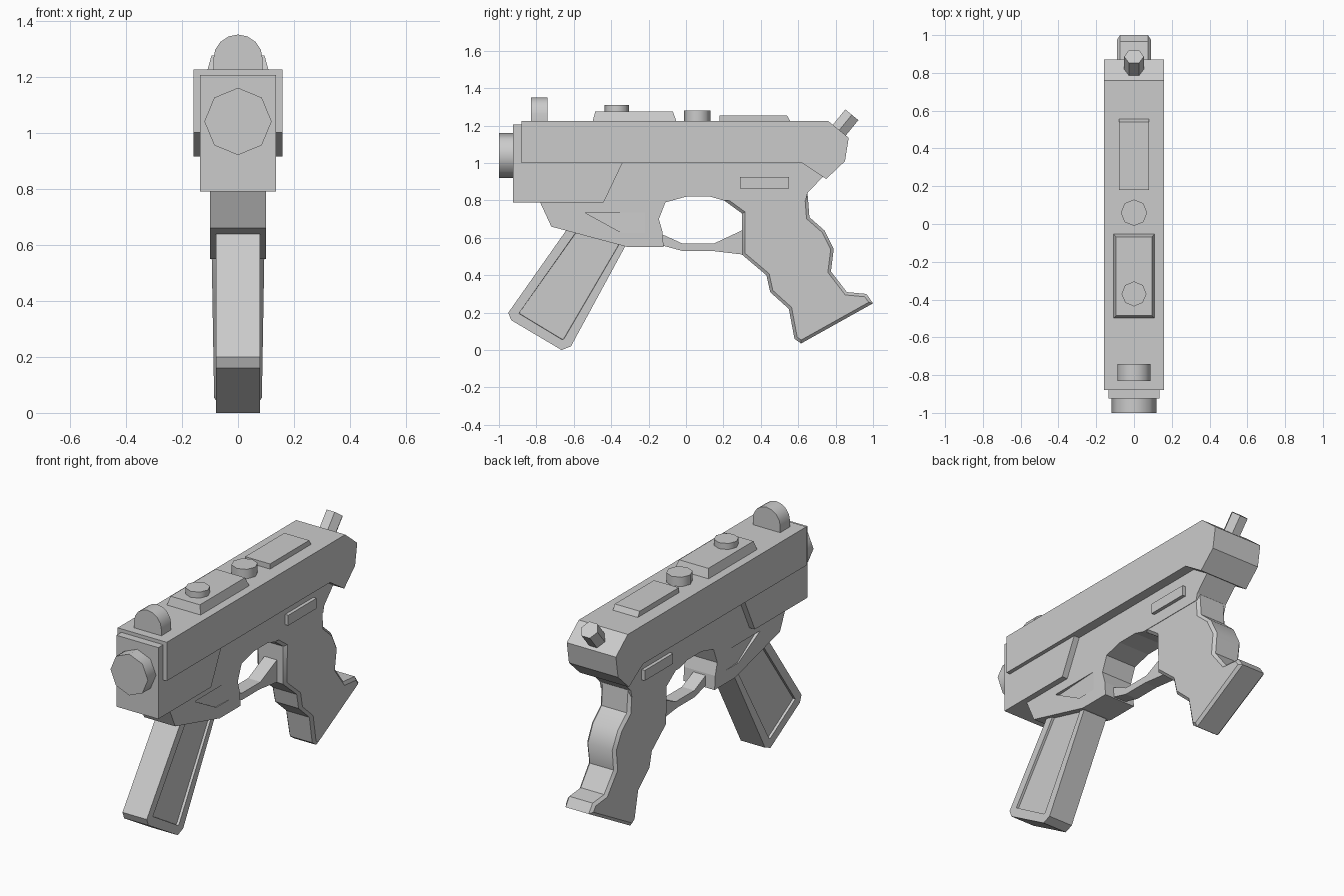
import bpy, bmesh, math
from mathutils import Matrix, Vector

cube = bpy.data.objects.get("Cube")
if cube:
    bpy.data.objects.remove(cube, do_unlink=True)

grey = bpy.data.materials.new("light_grey")
grey.use_nodes = True
grey.diffuse_color = (0.6, 0.6, 0.6, 1)
grey.node_tree.nodes["Principled BSDF"].inputs["Base Color"].default_value = (0.6, 0.6, 0.6, 1)


def finish(name, bm, smooth=None):
    bmesh.ops.recalc_face_normals(bm, faces=bm.faces)
    mesh = bpy.data.meshes.new(name)
    bm.to_mesh(mesh)
    bm.free()
    mesh.materials.append(grey)
    obj = bpy.data.objects.new(name, mesh)
    bpy.context.collection.objects.link(obj)
    if smooth:
        bpy.ops.object.select_all(action='DESELECT')
        obj.select_set(True)
        bpy.context.view_layer.objects.active = obj
        bpy.ops.object.shade_smooth_by_angle(angle=math.radians(smooth))
    return obj


def prism_mesh(profile, half, center=0):
    """Side profile of (y, z) points extruded across x."""
    bm = bmesh.new()
    left = bm.faces.new([bm.verts.new((center - half, y, z)) for y, z in profile])
    new = bmesh.ops.extrude_face_region(bm, geom=[left])["geom"]
    bmesh.ops.translate(bm, vec=(2 * half, 0, 0),
                        verts=[v for v in new if isinstance(v, bmesh.types.BMVert)])
    bmesh.ops.recalc_face_normals(bm, faces=bm.faces)
    return bm


def side_faces(bm):
    return [f for f in bm.faces if abs(f.normal.x) > 0.99]


def prism(name, profile, half, center=0):
    return finish(name, prism_mesh(profile, half, center))


def post(name, sides, radius, depth, center, axis, smooth=None, turn=0):
    """Faceted cylinder along the given axis."""
    bm = bmesh.new()
    rot = Vector(axis).to_track_quat('Z', 'Y').to_matrix().to_4x4()
    bmesh.ops.create_cone(bm, cap_ends=True, segments=sides, radius1=radius,
                          radius2=radius, depth=depth,
                          matrix=Matrix.Translation(center) @ rot @ Matrix.Rotation(turn, 4, 'Z'))
    return finish(name, bm, smooth)


# Upper body and front block
prism("upper_body", [(-0.88, 1.0), (-0.88, 1.225), (0.76, 1.225), (0.87, 1.135),
                     (0.85, 1.01), (0.75, 0.915), (0.62, 1.0)], 0.158)
prism("front_block", [(-0.925, 0.79), (-0.925, 1.205), (-0.6, 1.205), (-0.34, 1.01),
                      (-0.34, 1.0), (-0.44, 0.79)], 0.135)
post("muzzle", 8, 0.12, 0.1, (0, -0.95, 1.04), (0, -1, 0), 50)

# Lower frame with an arch over the guard
frame = prism("lower_frame", [
    (-0.78, 0.79), (-0.72, 0.66), (-0.31, 0.55), (-0.12, 0.55), (-0.125, 0.63),
    (-0.145, 0.7), (-0.11, 0.79), (0, 0.82), (0.13, 0.82), (0.2, 0.8),
    (0.64, 0.8), (0.65, 0.84), (0.735, 0.93), (0.735, 1.02), (-0.7, 1.02)], 0.1)

# Tapered recess on each side of the frame
for side, word in ((1, "left"), (-1, "right")):
    bm = prism_mesh([(-0.54, 0.735), (-0.34, 0.625), (-0.21, 0.625), (-0.21, 0.735)],
                    0.02, side * 0.105)
    for v in bm.verts:
        if abs(v.co.x) < 0.1:
            v.co.x = side * (0.1005 - 0.06 * (-0.21 - v.co.y))
    cutter = finish(word + "_recess_cutter", bm)
    cutter.hide_render = True
    cutter.hide_viewport = True
    cutter.display_type = 'WIRE'
    cut = frame.modifiers.new(word + "_recess", 'BOOLEAN')
    cut.operation = 'DIFFERENCE'
    cut.solver = 'EXACT'
    cut.object = cutter
    # Raised side plate
    prism(word + "_side_plate", [(0.29, 0.865), (0.29, 0.925), (0.55, 0.925), (0.55, 0.865)],
          0.015, side * 0.105)

# Grip with chamfered rims, narrowing downwards
bm = prism_mesh([
    (0.19, 0.81), (0.3, 0.73), (0.3, 0.51), (0.43, 0.4), (0.45, 0.31), (0.55, 0.22),
    (0.58, 0.06), (0.615, 0.035), (1.0, 0.25), (0.965, 0.3), (0.86, 0.31), (0.775, 0.42),
    (0.79, 0.54), (0.74, 0.64), (0.66, 0.71), (0.645, 0.9), (0.3, 0.9)], 0.098)
rims = {e for f in side_faces(bm) for e in f.edges}
bmesh.ops.bevel(bm, geom=list(rims), offset=0.016, offset_type='OFFSET', segments=1,
                affect='EDGES', clamp_overlap=True)
for v in bm.verts:
    v.co.x *= 1 - 0.14 * max(0, 0.8 - v.co.z) / 0.8
finish("grip", bm, 35)

prism("finger_guard", [(-0.13, 0.62), (-0.02, 0.57), (0.15, 0.57), (0.31, 0.645),
                       (0.31, 0.51), (0.14, 0.53), (-0.02, 0.53), (-0.13, 0.56)], 0.04)

# Slanted magazine with a recessed panel on each side
bm = prism_mesh([(-0.57, 0.74), (-0.95, 0.2), (-0.935, 0.16), (-0.665, 0.0),
                 (-0.615, 0.02), (-0.23, 0.73)], 0.078)
caps = side_faces(bm)
bmesh.ops.inset_individual(bm, faces=caps, thickness=0.055, depth=0)
bmesh.ops.inset_individual(bm, faces=caps, thickness=0.002, depth=-0.014)
finish("magazine", bm, 35)

# Top plates, buttons and sights
bm = prism_mesh([(-0.5, 1.22), (-0.485, 1.275), (-0.07, 1.275), (-0.05, 1.22)], 0.11)
for v in bm.verts:
    if v.co.z > 1.25:
        v.co.x *= 0.86
finish("front_top_plate", bm)
prism("rear_top_plate", [(0.18, 1.22), (0.18, 1.255), (0.54, 1.255), (0.56, 1.22)], 0.08)
post("front_button", 8, 0.066, 0.06, (0, -0.37, 1.28), (0, 0, 1), 50)
post("rear_button", 8, 0.07, 0.07, (0, 0.06, 1.245), (0, 0, 1), 50)
post("rear_peg", 6, 0.052, 0.16, (0, 0.836, 1.196), (0, 0.63, 0.77), None, math.pi / 6)

# Rounded front sight, standing upright across x
bm = bmesh.new()
arc = [(0.088 * math.cos(a * math.pi / 8), 1.262 + 0.088 * math.sin(a * math.pi / 8))
       for a in range(9)]
outline = [(0.088, 1.22)] + arc + [(-0.088, 1.22)]
face = bm.faces.new([bm.verts.new((x, -0.83, z)) for x, z in outline])
new = bmesh.ops.extrude_face_region(bm, geom=[face])["geom"]
bmesh.ops.translate(bm, vec=(0, 0.09, 0), verts=[v for v in new if isinstance(v, bmesh.types.BMVert)])
finish("front_sight", bm, 35)
